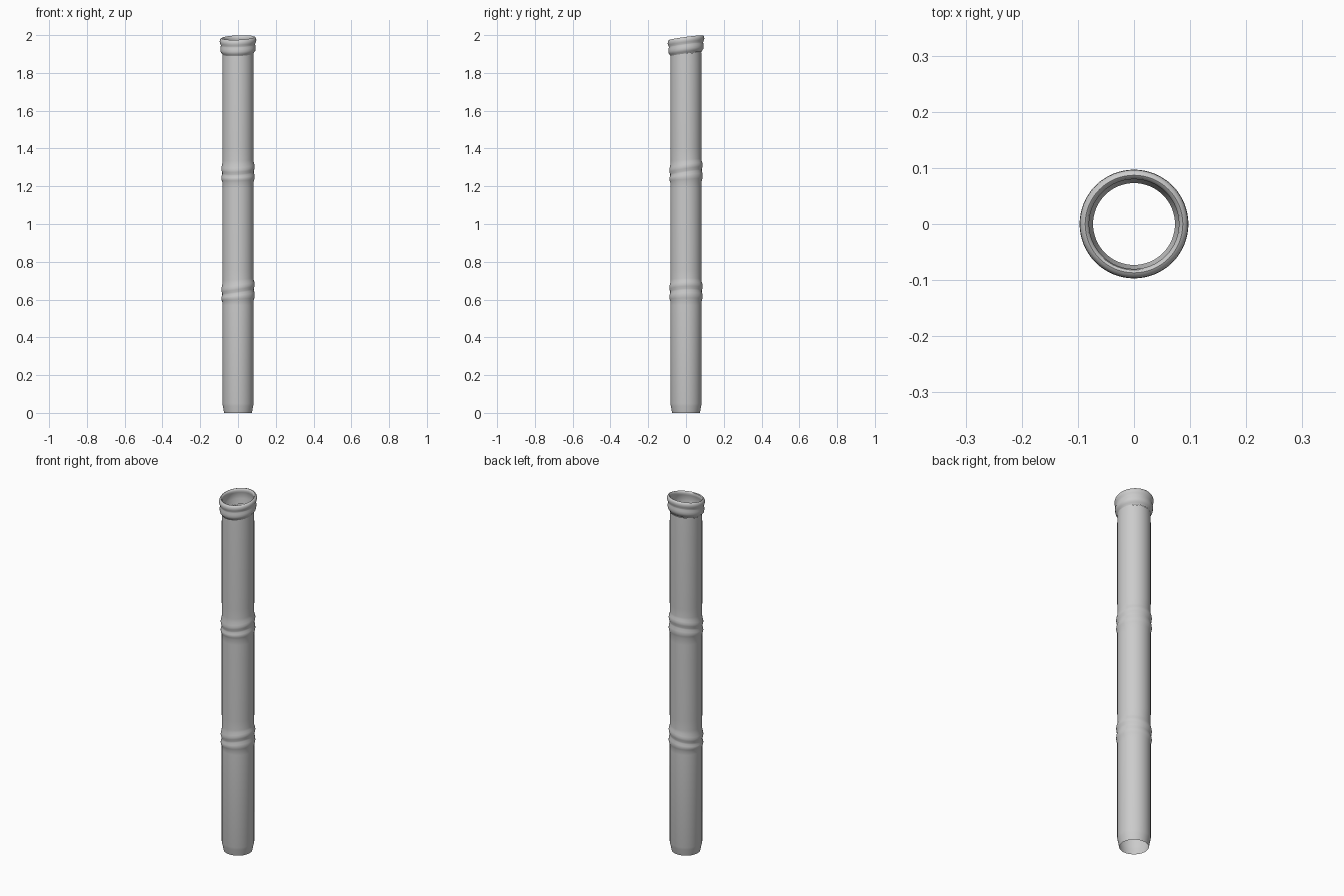
import bpy, bmesh, math

if "Cube" in bpy.data.objects:
    bpy.data.objects.remove(bpy.data.objects["Cube"])

SEGMENTS = 64

# Pale grey stalk material
grey = bpy.data.materials.new("stalk grey")
grey.diffuse_color = (0.6, 0.6, 0.6, 1)
grey.use_nodes = True
grey.node_tree.nodes["Principled BSDF"].inputs["Base Color"].default_value = grey.diffuse_color


def lathe(name, rings):
    """Skin of rings: (radius, z, slope in x, slope in y)."""
    bm = bmesh.new()
    loops = []
    for r, z, sx, sy in rings:
        loop = []
        for i in range(SEGMENTS):
            a = 2 * math.pi * i / SEGMENTS
            x, y = r * math.cos(a), r * math.sin(a)
            loop.append(bm.verts.new((x, y, z + sx * x + sy * y)))
        loops.append(loop)
    for low, high in zip(loops, loops[1:]):
        for i in range(SEGMENTS):
            j = (i + 1) % SEGMENTS
            bm.faces.new((low[i], low[j], high[j], high[i]))
    mesh = bpy.data.meshes.new(name)
    bm.to_mesh(mesh)
    bm.free()
    ob = bpy.data.objects.new(name, mesh)
    bpy.context.collection.objects.link(ob)
    mesh.materials.append(grey)
    bpy.context.view_layer.objects.active = ob
    ob.select_set(True)
    bpy.ops.object.shade_smooth_by_angle(angle=math.radians(50))
    ob.select_set(False)
    return ob


def node(z, sx, sy, upper):
    """Double ridge around the stalk; the two ridges are tilted a little."""
    profile = [(0.083, -0.052, 0.3), (0.0865, -0.040, 0.4), (0.0885, -0.030, 0.5),
               (0.0875, -0.018, 0.8), (0.0835, -0.006, 1), (0.0835, 0.002, 1),
               (upper - 0.001, 0.014, 1), (upper, 0.025, 1),
               (upper - 0.002, 0.036, 1), (0.083, 0.050, 0.8), (0.0815, 0.065, 0.4)]
    return [(r, z + dz, sx * k, sy * k) for r, dz, k in profile]


# Hollow stalk with a tapered foot and two nodes
stalk = [(0.073, 0, 0, 0), (0.075, 0.008, 0, 0), (0.080, 0.036, 0, 0),
         (0.083, 0.05, 0, 0), (0.083, 0.57, 0, 0)]
stalk += node(0.643, 0.16, 0.04, 0.0885)
stalk += [(0.083, 0.76, 0, 0), (0.083, 1.19, 0, 0)]
stalk += node(1.275, 0.06, 0.16, 0.0885)
stalk += [(0.083, 1.39, 0, 0), (0.083, 1.85, 0, 0), (0.082, 1.90, 0.04, 0.1)]
lathe("stalk", stalk)

# Tilted collar with a rounded lip that rolls into the hollow
collar = [(0.082, 1.90), (0.087, 1.909), (0.0915, 1.914), (0.0935, 1.924), (0.0935, 1.936),
          (0.091, 1.946), (0.091, 1.951), (0.095, 1.960), (0.097, 1.969),
          (0.096, 1.978), (0.092, 1.985), (0.087, 1.987), (0.082, 1.984),
          (0.080, 1.976), (0.081, 1.966), (0.085, 1.955), (0.084, 1.93), (0.080, 1.90)]
lathe("collar", [(r, z, 0.04, 0.135) for r, z in collar])
